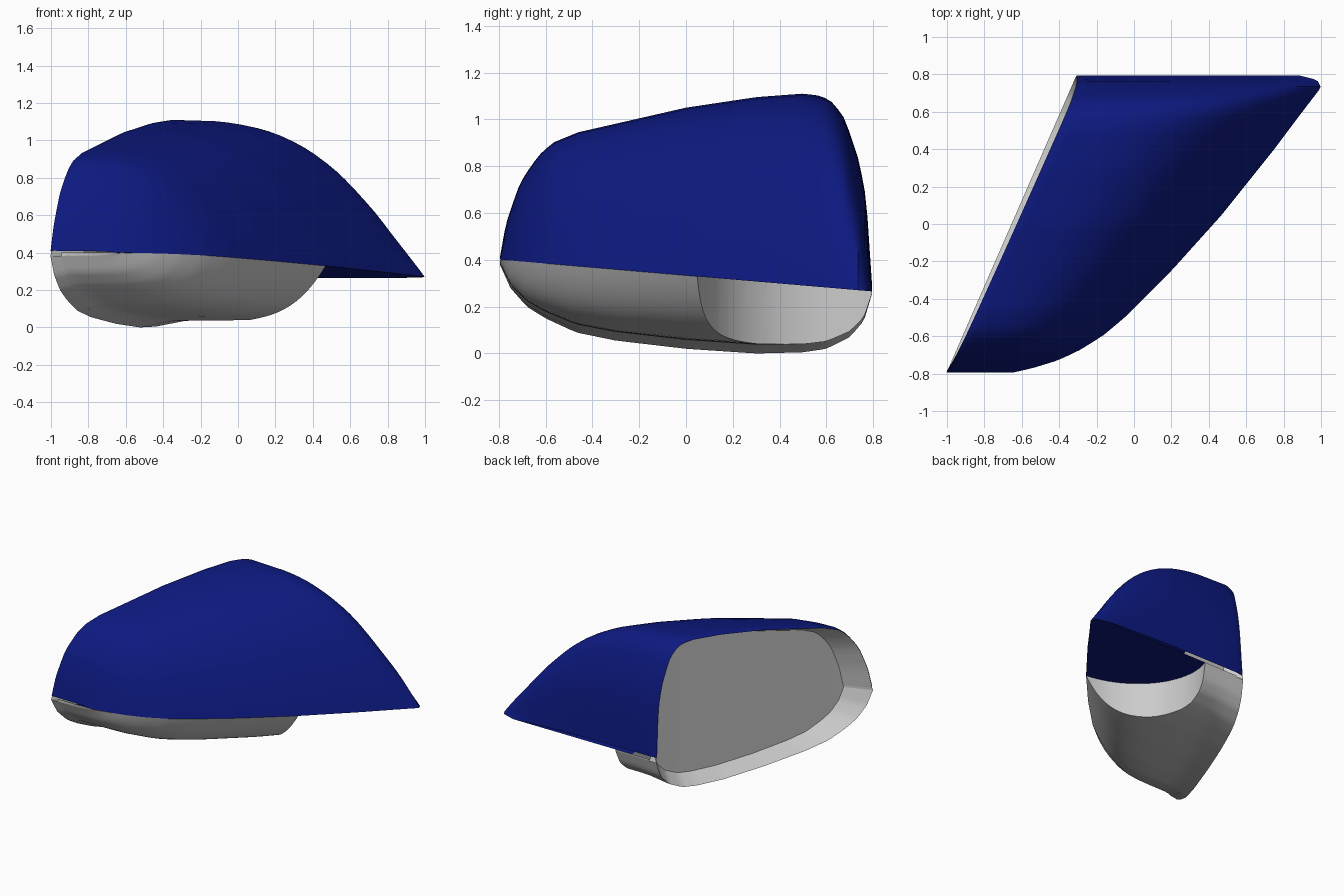
import bpy, bmesh, math

if "Cube" in bpy.data.objects:
    bpy.data.objects.remove(bpy.data.objects["Cube"])

# Outline curves as (y, value): top edge, bottom edge, forward plan edge
TOP = [(-.795, .41), (-.77, .55), (-.72, .7), (-.69, .76), (-.63, .845), (-.57, .9), (-.46, .945),
       (-.35, .97), (0, 1.05), (.3, 1.095), (.5, 1.11), (.58, 1.1), (.63, 1.07), (.68, 1.0),
       (.74, .82), (.77, .66), (.795, .29)]
BOT = [(-.795, .38), (-.75, .28), (-.68, .2), (-.6, .15), (-.47, .09), (-.3, .055), (0, .02),
       (.3, 0), (.5, .005), (.6, .02), (.7, .07), (.76, .14), (.795, .255)]
EDGE = [(-.795, -.65), (-.77, -.54), (-.73, -.41), (-.68, -.3), (-.6, -.17), (-.5, -.05), (-.25, .2),
        (.05, .47), (.4, .75), (.6, .9), (.73, 1.0), (.77, .98), (.795, .88)]
ROWS, COLS = 56, 28
YS = [-.795 * math.cos(math.pi * i / ROWS) for i in range(ROWS + 1)]


def interp(table, y):
    for (a, u), (b, v) in zip(table, table[1:]):
        if y <= b:
            return u + (v - u) * max(0, (y - a) / (b - a))
    return table[-1][1]


def seam(y):
    return .333 - .0854 * y


def face_x(y, z):
    # Mirror face plane, leaning forward a little towards the top
    return -.655 + .437 * y + .04 * max(0, z - seam(y))


def tuck(y, z, s):
    # The painted cap curls in slightly where it meets the mirror
    t = max(0, 1 - s / .05) ** 2
    return y * (1 - .01 * t), seam(y) + (z - seam(y)) * (1 - .02 * t)


def make_object(name, verts, faces):
    mesh = bpy.data.meshes.new(name)
    bm = bmesh.new()
    vs = [bm.verts.new(v) for v in verts]
    for f in faces:
        bm.faces.new([vs[i] for i in f])
    bmesh.ops.recalc_face_normals(bm, faces=bm.faces)
    bm.to_mesh(mesh)
    bm.free()
    ob = bpy.data.objects.new(name, mesh)
    bpy.context.collection.objects.link(ob)
    return ob


def finish(ob, angle=35):
    bpy.ops.object.select_all(action='DESELECT')
    ob.select_set(True)
    bpy.context.view_layer.objects.active = ob
    bpy.ops.object.shade_smooth_by_angle(angle=math.radians(angle))


def shell(name, table, power, rise, setback, is_cap):
    # Body lofted from slices across y; the cap is left open on the mirror side
    verts, faces = [], []
    for y in YS:
        zs, zt = seam(y), interp(table, y)
        x0, x1 = face_x(y, zt), interp(EDGE, y)
        for k in range(COLS + 1):
            s = 1 - (1 - k / COLS) ** 1.7
            if is_cap and k < 4:
                s = .016 * k
            h = (zt - zs) * (1 - s ** power) * (1 - rise * min(1, s / .14))
            yz = tuck(y, zs + h, s) if is_cap else (y, zs + h)
            verts.append((x0 + (x1 - x0) * s, *yz))
        verts.append((x0 + setback, y, zs))
        verts.append((x0 + setback, y, zs + (zt - zs) * .95))
    n = COLS + 3
    for r in range(ROWS):
        for k in range(COLS + 1 if is_cap else n):
            a, b = r * n + k, r * n + (k + 1) % n
            faces.append((a, b, b + n, a + n))
    if not is_cap:
        faces.append(tuple(range(n)))
        faces.append(tuple(range(ROWS * n, ROWS * n + n)))
    return make_object(name, verts, faces)


# Painted upper cap
cap = shell("upper_cap", TOP, 3.25, 0, .2, True)
paint = bpy.data.materials.new("blue_paint")
paint.diffuse_color = (.004, .01, .22, 1)
paint.use_nodes = True
paint.node_tree.nodes["Principled BSDF"].inputs["Base Color"].default_value = paint.diffuse_color
cap.data.materials.append(paint)
finish(cap)

# Grey lower housing with the round recess for the mounting foot
lower = shell("lower_housing", BOT, 6, .12, .06, False)
bpy.ops.mesh.primitive_cylinder_add(vertices=96, radius=.54, depth=2, location=(.53, .585, .3))
cutter = bpy.context.object
cutter.hide_render = True
mod = lower.modifiers.new("recess", 'BOOLEAN')
mod.object, mod.operation, mod.solver = cutter, 'DIFFERENCE', 'EXACT'
bpy.context.view_layer.objects.active = lower
bpy.ops.object.modifier_apply(modifier=mod.name)
bpy.data.objects.remove(cutter)

# Open the lower housing towards the cap and the mirror
bm = bmesh.new()
bm.from_mesh(lower.data)
hidden = []
for f in bm.faces:
    c = f.calc_center_median()
    on_seam = all(abs(v.co.z - seam(v.co.y)) < .002 for v in f.verts)
    on_back = abs(f.normal.x) > .5 and c.x < face_x(c.y, c.z) + .075
    if on_seam or on_back:
        hidden.append(f)
bmesh.ops.delete(bm, geom=hidden, context='FACES')
bm.to_mesh(lower.data)
bm.free()
finish(lower)

# Funnel-shaped bezel leading to the sunken mirror glass
rim = [tuck(y, interp(TOP, y), 0) for y in YS] + [(y, interp(BOT, y)) for y in reversed(YS)]


def glass_point(y, z):
    gy = .125 + (y - .125) * (.84 if y < .125 else .94)
    return gy, .55 + (z - .55) * .9


def face_loop(points, depth):
    return [(face_x(y, z) + .916 * depth, y - .402 * depth, z) for y, z in points]


outer = face_loop(rim, 0)
inner = face_loop([glass_point(*p) for p in rim], .12)
m, half = len(rim), len(rim) // 2
bezel = make_object("mirror_bezel", outer + inner,
                    [(i, (i + 1) % m, (i + 1) % m + m, i + m) for i in range(m)])
glass = make_object("mirror_glass", inner,
                    [(i, i + 1, m - 2 - i, m - 1 - i) for i in range(half - 1)])
for ob in (bezel, glass):
    finish(ob)
